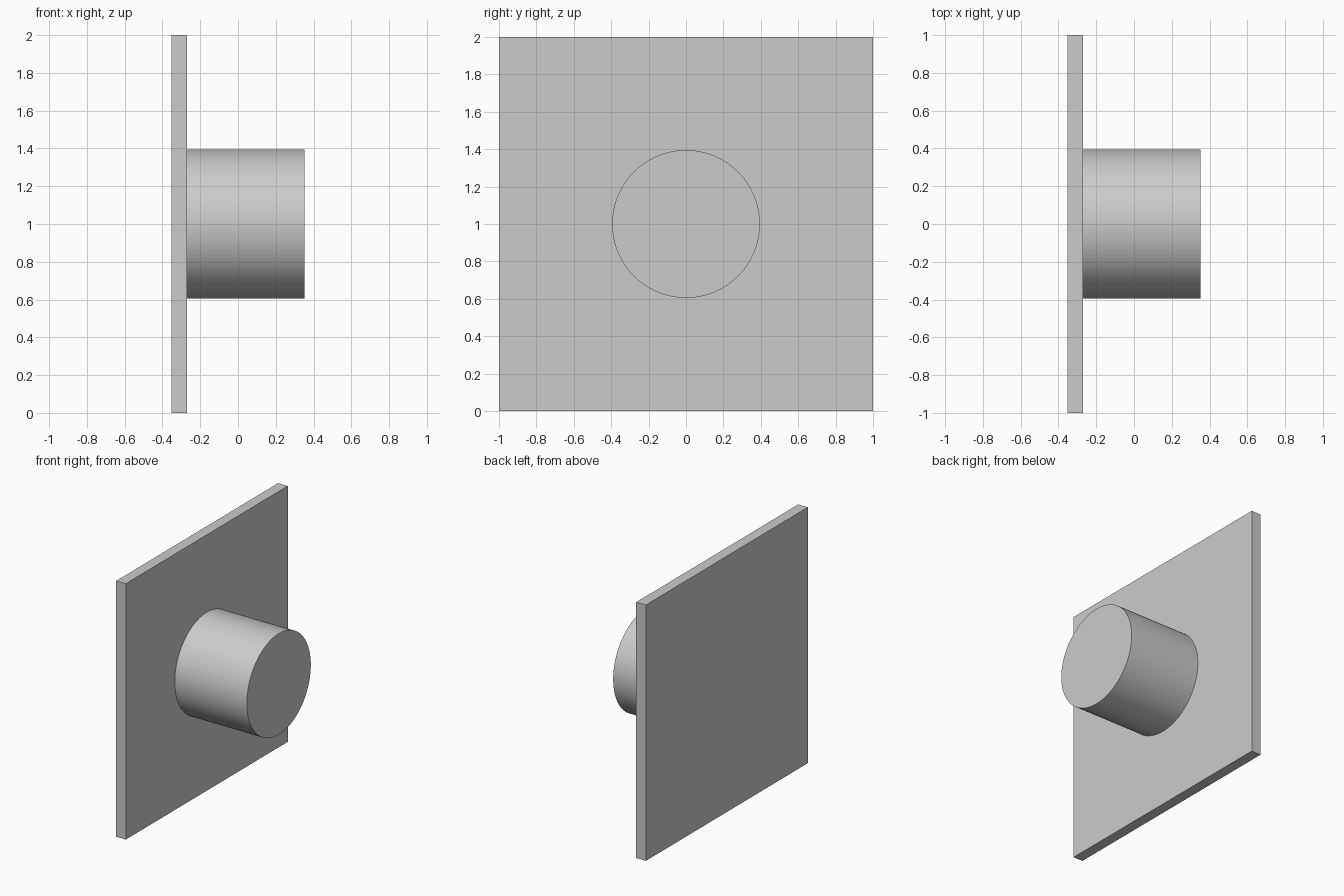
import bpy
import math

cube = bpy.data.objects.get("Cube")
if cube:
    bpy.data.objects.remove(cube, do_unlink=True)

# Dimensions along x
BACK, FACE, TIP = -0.353, -0.27, 0.353
RADIUS = 0.395

# Single plain grey
grey = bpy.data.materials.new("plain_grey")
grey.use_nodes = True
colour = (0.6, 0.6, 0.6, 1)
grey.diffuse_color = colour
grey.node_tree.nodes["Principled BSDF"].inputs["Base Color"].default_value = colour


def finish(name):
    obj = bpy.context.object
    obj.name = name
    obj.data.materials.append(grey)
    return obj


# Square mounting plate
bpy.ops.mesh.primitive_cube_add(size=1, location=((BACK + FACE) / 2, 0, 1))
plate = finish("mounting_plate")
plate.scale = (FACE - BACK, 2, 2)
bpy.ops.object.transform_apply(location=False, rotation=False, scale=True)

# Round peg standing out from the plate
bpy.ops.mesh.primitive_cylinder_add(
    vertices=96, radius=RADIUS, depth=TIP - FACE,
    location=((FACE + TIP) / 2, 0, 1), rotation=(0, math.pi / 2, 0))
finish("round_peg")
bpy.ops.object.shade_smooth_by_angle(angle=math.radians(30))
